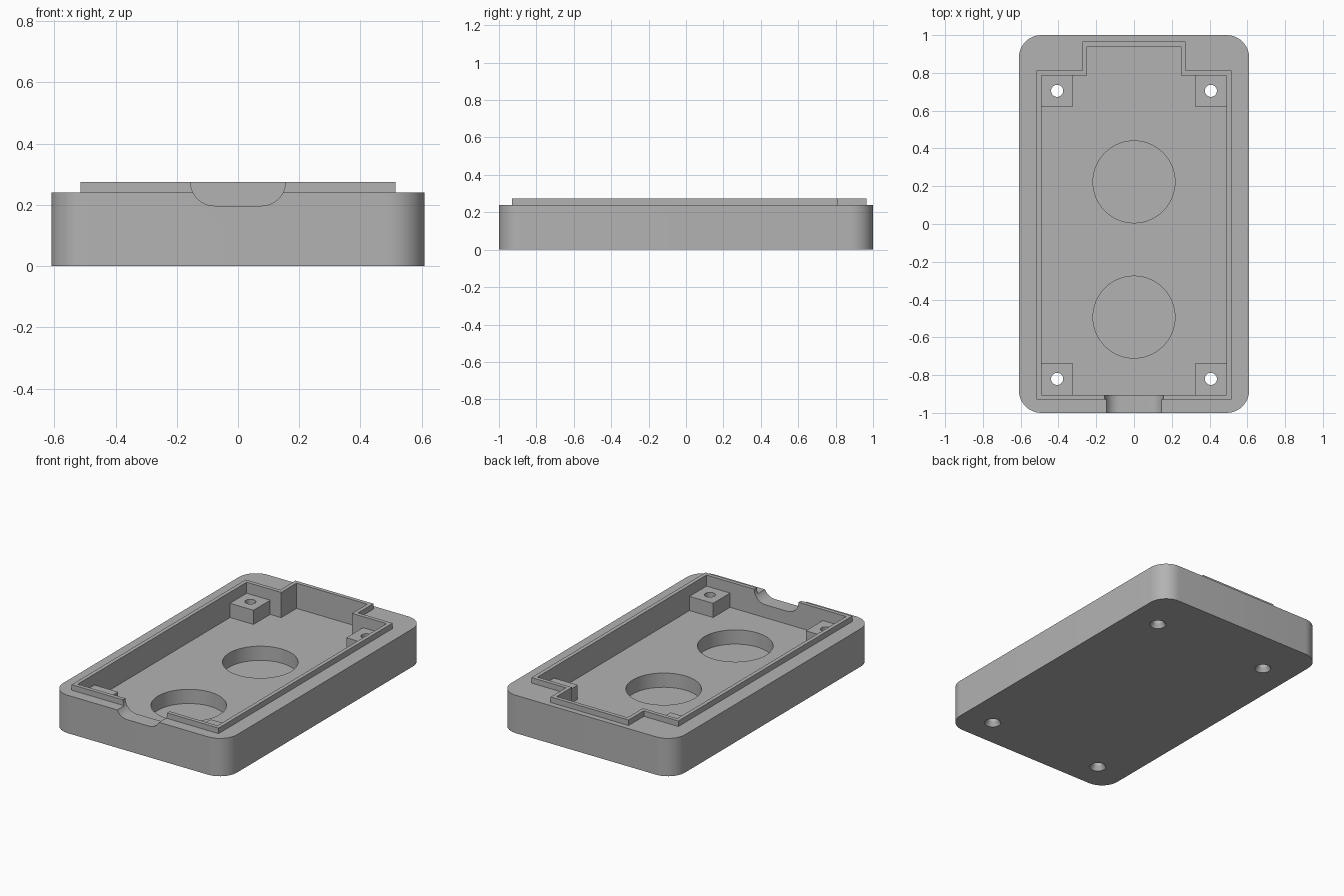
import bpy, bmesh, math
from mathutils import Matrix

if "Cube" in bpy.data.objects:
    bpy.data.objects.remove(bpy.data.objects["Cube"])

grey = bpy.data.materials.new("plain grey plastic")
grey.use_nodes = True
colour = (0.45, 0.45, 0.45, 1)
grey.diffuse_color = colour
grey.node_tree.nodes["Principled BSDF"].inputs["Base Color"].default_value = colour

FLOOR, TOP, LIP_TOP = 0.115, 0.24, 0.275
POST_TOP, WELL_FLOOR = 0.205, 0.025


def finish(name, bm):
    bmesh.ops.recalc_face_normals(bm, faces=bm.faces)
    mesh = bpy.data.meshes.new(name)
    bm.to_mesh(mesh)
    bm.free()
    mesh.materials.append(grey)
    obj = bpy.data.objects.new(name, mesh)
    bpy.context.collection.objects.link(obj)
    return obj


def prism(name, outline, low, high):
    """Extrude an (x, y) outline from low to high."""
    bm = bmesh.new()
    face = bm.faces.new([bm.verts.new((x, y, low)) for x, y in outline])
    grown = bmesh.ops.extrude_face_region(bm, geom=[face])["geom"]
    verts = [v for v in grown if isinstance(v, bmesh.types.BMVert)]
    bmesh.ops.translate(bm, verts=verts, vec=(0, 0, high - low))
    return finish(name, bm)


def tube(name, x, y, low, high, r_low, r_high, sides=48):
    bm = bmesh.new()
    bmesh.ops.create_cone(bm, cap_ends=True, segments=sides, radius1=r_low, radius2=r_high,
                          depth=high - low, matrix=Matrix.Translation((x, y, (low + high) / 2)))
    return finish(name, bm)


def arc(cx, cy, r, start, steps=12):
    angles = [math.radians(start + 90 * i / steps) for i in range(steps + 1)]
    return [(cx + r * math.cos(a), cy + r * math.sin(a)) for a in angles]


def stepped(inset):
    """Rim outline with a narrower tab at the back."""
    side, tab = 0.515 - inset, 0.273 - inset
    front, shoulder, back = -0.93 + inset, 0.812 - inset, 0.965 - inset
    half = [(side, front), (side, shoulder), (tab, shoulder), (tab, back)]
    return half + [(-x, y) for x, y in reversed(half)]


def combine(target, tool, operation):
    mod = target.modifiers.new(operation.title(), "BOOLEAN")
    mod.operation, mod.object, mod.solver = operation, tool, "EXACT"
    bpy.context.view_layer.objects.active = target
    bpy.ops.object.modifier_apply(modifier=mod.name)
    bpy.data.objects.remove(tool)


# Rounded tray body with raised lip and stepped cavity
R = 0.12
corners = [(1, 1, 0), (-1, 1, 90), (-1, -1, 180), (1, -1, 270)]
outline = [p for sx, sy, a in corners for p in arc(sx * (0.61 - R), sy * (1 - R), R, a)]
tray = prism("tray_body", outline, 0, TOP)
combine(tray, prism("lip", stepped(0), FLOOR, LIP_TOP), "UNION")
combine(tray, prism("cavity", stepped(0.025), FLOOR, 0.4), "DIFFERENCE")

# Corner posts with countersunk screw holes
for sx in (-1, 1):
    for y, wall in ((0.705, 1), (-0.82, -1)):
        y_in, y_out = y - wall * 0.085, y + wall * 0.1
        x_in, x_out = sx * 0.325, sx * 0.505
        post = prism("post", [(x_in, y_in), (x_out, y_in), (x_out, y_out), (x_in, y_out)],
                     FLOOR - 0.03, POST_TOP)
        combine(tray, post, "UNION")
        combine(tray, tube("screw_hole", sx * 0.407, y, -0.1, 0.4, 0.032, 0.032, 32), "DIFFERENCE")
        combine(tray, tube("countersink", sx * 0.407, y, -0.01, 0.03, 0.054, 0.03, 32), "DIFFERENCE")

# Two round wells in the floor
for y in (0.223, -0.493):
    combine(tray, tube("well", 0, y, WELL_FLOOR, 0.2, 0.217, 0.217, 64), "DIFFERENCE")

# Cable notch through the front wall, round at its lower corners
N = 0.078
notch_outline = ([(0.155, 0.4), (-0.155, 0.4)]
                 + arc(-0.077, LIP_TOP, N, 180) + arc(0.077, LIP_TOP, N, 270))
notch = prism("notch", notch_outline, 0.88, 1.1)
notch.data.transform(Matrix.Rotation(math.radians(90), 4, "X"))
combine(tray, notch, "DIFFERENCE")

bpy.ops.object.select_all(action="DESELECT")
tray.select_set(True)
bpy.context.view_layer.objects.active = tray
bpy.ops.object.shade_smooth_by_angle(angle=math.radians(30))
